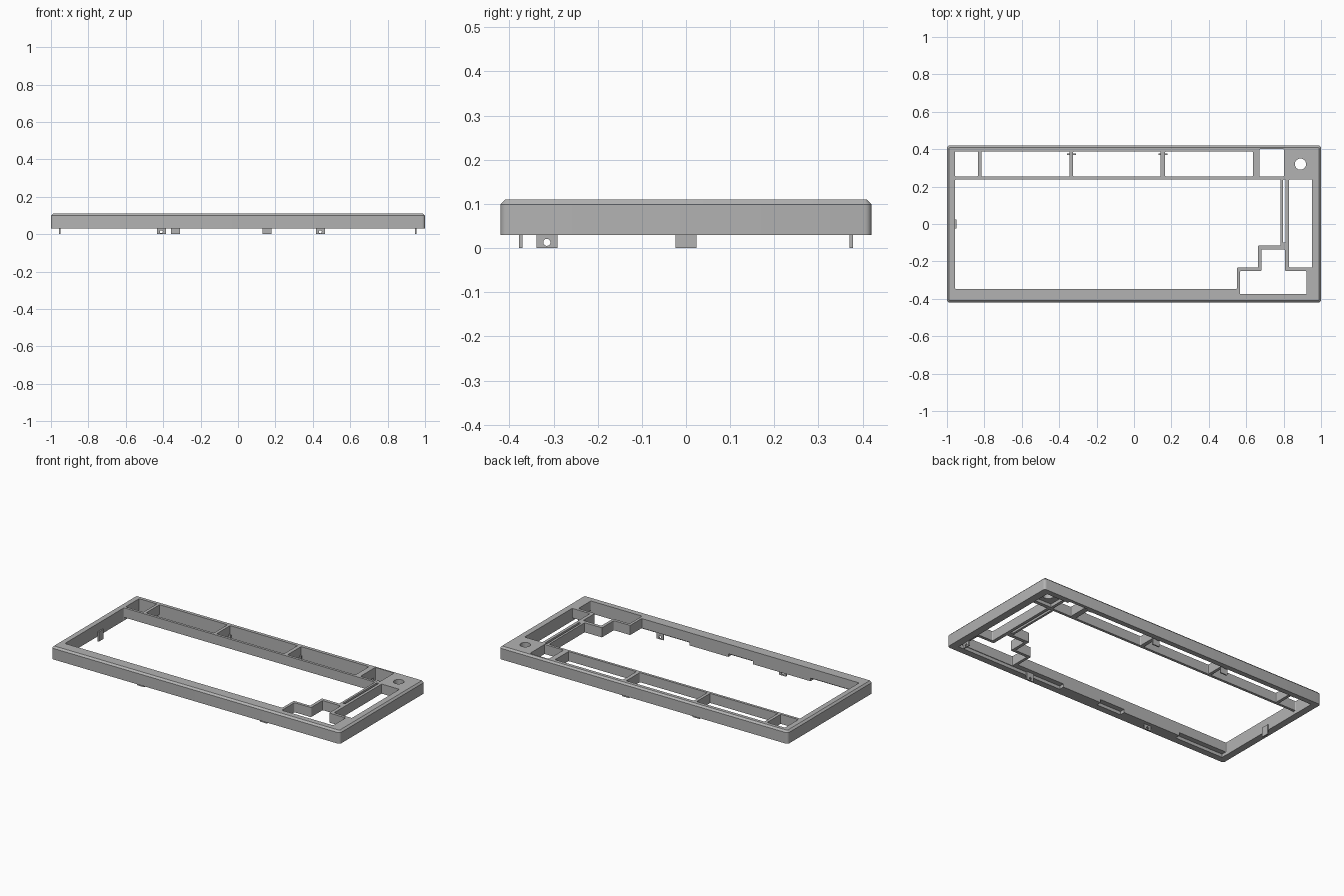
import bpy, bmesh, math
from mathutils import Matrix

default = bpy.data.objects.get("Cube")
if default:
    bpy.data.objects.remove(default, do_unlink=True)

gray = bpy.data.materials.new("case gray")
gray.use_nodes = True
color = (0.45, 0.45, 0.45, 1)
gray.diffuse_color = color
gray.node_tree.nodes["Principled BSDF"].inputs["Base Color"].default_value = color


def rect(x0, x1, y0, y1):
    return [(x0, y0), (x1, y0), (x1, y1), (x0, y1)]


def add_prism(bm, outline, z0, z1, radius=0.0, chamfer=0.0):
    """Extrude an outline, round its upright edges and chamfer its top."""
    part = bmesh.new()
    base = part.faces.new([part.verts.new((x, y, z0)) for x, y in outline])
    grown = bmesh.ops.extrude_face_region(part, geom=[base])["geom"]
    bmesh.ops.translate(part, vec=(0, 0, z1 - z0),
                        verts=[g for g in grown if isinstance(g, bmesh.types.BMVert)])
    if radius:
        upright = [e for e in part.edges if abs(e.verts[0].co.z - e.verts[1].co.z) > 1e-4]
        bmesh.ops.bevel(part, geom=upright, offset=radius, segments=4, profile=0.5, affect='EDGES')
    if chamfer:
        rim = [e for e in part.edges if all(v.co.z > z1 - 1e-5 for v in e.verts)]
        bmesh.ops.bevel(part, geom=rim, offset=chamfer, segments=1, affect='EDGES')
    bmesh.ops.recalc_face_normals(part, faces=part.faces)
    temp = bpy.data.meshes.new("temp")
    part.to_mesh(temp)
    part.free()
    bm.from_mesh(temp)
    bpy.data.meshes.remove(temp)


def make_object(name, bm):
    mesh = bpy.data.meshes.new(name)
    bm.to_mesh(mesh)
    bm.free()
    mesh.materials.append(gray)
    obj = bpy.data.objects.new(name, mesh)
    bpy.context.collection.objects.link(obj)
    return obj


def cut(obj, cutter):
    mod = obj.modifiers.new("cut", 'BOOLEAN')
    mod.operation = 'DIFFERENCE'
    mod.solver = 'EXACT'
    mod.object = cutter
    cutter.hide_render = True
    cutter.hide_set(True)


def cylinder(bm, center, radius, depth, rotation):
    bmesh.ops.create_cone(bm, cap_ends=True, segments=24, radius1=radius, radius2=radius,
                          depth=depth, matrix=Matrix.Translation(center) @ rotation)


BOTTOM, TOP, PLATE = 0.03, 0.11, 0.05

# Outer case block
bm = bmesh.new()
add_prism(bm, rect(-1, 1, -0.42, 0.42), BOTTOM, TOP, 0.016, 0.011)
frame = make_object("case_frame", bm)

# Underside hollow, leaving an outer wall
bm = bmesh.new()
add_prism(bm, rect(-0.956, 0.953, -0.379, 0.385), 0, PLATE)
cut(frame, make_object("underside_cutter", bm))

# Deeper pocket beneath the knob
bm = bmesh.new()
add_prism(bm, rect(0.82, 0.95, 0.26, 0.38), 0.02, 0.07)
cut(frame, make_object("knob_pocket_cutter", bm))

# Key openings, all the way through
openings = [rect(x0, x1, 0.254, 0.388) for x0, x1 in
            ((-0.957, -0.834), (-0.815, -0.345), (-0.326, 0.142), (0.166, 0.636))]
openings += [
    rect(0.671, 0.802, 0.254, 0.40),
    rect(0.829, 0.952, -0.233, 0.238),
    rect(0.797, 0.811, -0.10, 0.238),
    # main key block with a stepped corner
    [(-0.957, -0.347), (0.55, -0.347), (0.55, -0.233), (0.663, -0.233),
     (0.663, -0.115), (0.783, -0.115), (0.783, 0.238), (-0.957, 0.238)],
    # arrow cluster
    [(0.567, -0.375), (0.922, -0.375), (0.922, -0.251), (0.807, -0.251),
     (0.807, -0.136), (0.682, -0.136), (0.682, -0.251), (0.567, -0.251)],
]
bm = bmesh.new()
for outline in openings:
    add_prism(bm, outline, -0.1, 0.2, 0.005)
cylinder(bm, (0.89, 0.32, 0.1), 0.03, 0.3, Matrix.Identity(4))
cut(frame, make_object("opening_cutter", bm))

# Support pads below the front bezel
bm = bmesh.new()
for x0, x1 in ((-0.62, -0.22), (-0.05, 0.22)):
    add_prism(bm, rect(x0, x1, -0.381, -0.347), BOTTOM, PLATE + 0.005)
make_object("front_pads", bm)


# Snap tabs hanging from the inner wall
def snap_tab(name, x, y, along_x, holed):
    wide, thin = 0.024, 0.004
    hx, hy = (wide, thin) if along_x else (thin, wide)
    bm = bmesh.new()
    add_prism(bm, rect(x - hx, x + hx, y - hy, y + hy), 0, PLATE + 0.01)
    tab = make_object(name, bm)
    if holed:
        bm = bmesh.new()
        turn = Matrix.Rotation(math.pi / 2, 4, 'X' if along_x else 'Y')
        cylinder(bm, (x, y, 0.013), 0.008, 0.05, turn)
        cut(tab, make_object(name + "_hole_cutter", bm))


snap_tab("front_tab_right", -0.41, -0.374, True, True)
snap_tab("front_tab_left", 0.44, -0.374, True, True)
snap_tab("back_tab_right", -0.335, 0.374, True, False)
snap_tab("back_tab_left", 0.155, 0.374, True, False)
snap_tab("side_tab_right", -0.952, 0, False, False)
snap_tab("side_tab_left", 0.95, -0.315, False, True)

# Smooth the rounded corners, keep the rest crisp
bpy.ops.object.select_all(action='DESELECT')
frame.select_set(True)
bpy.context.view_layer.objects.active = frame
bpy.ops.object.shade_smooth_by_angle(angle=math.radians(30))
